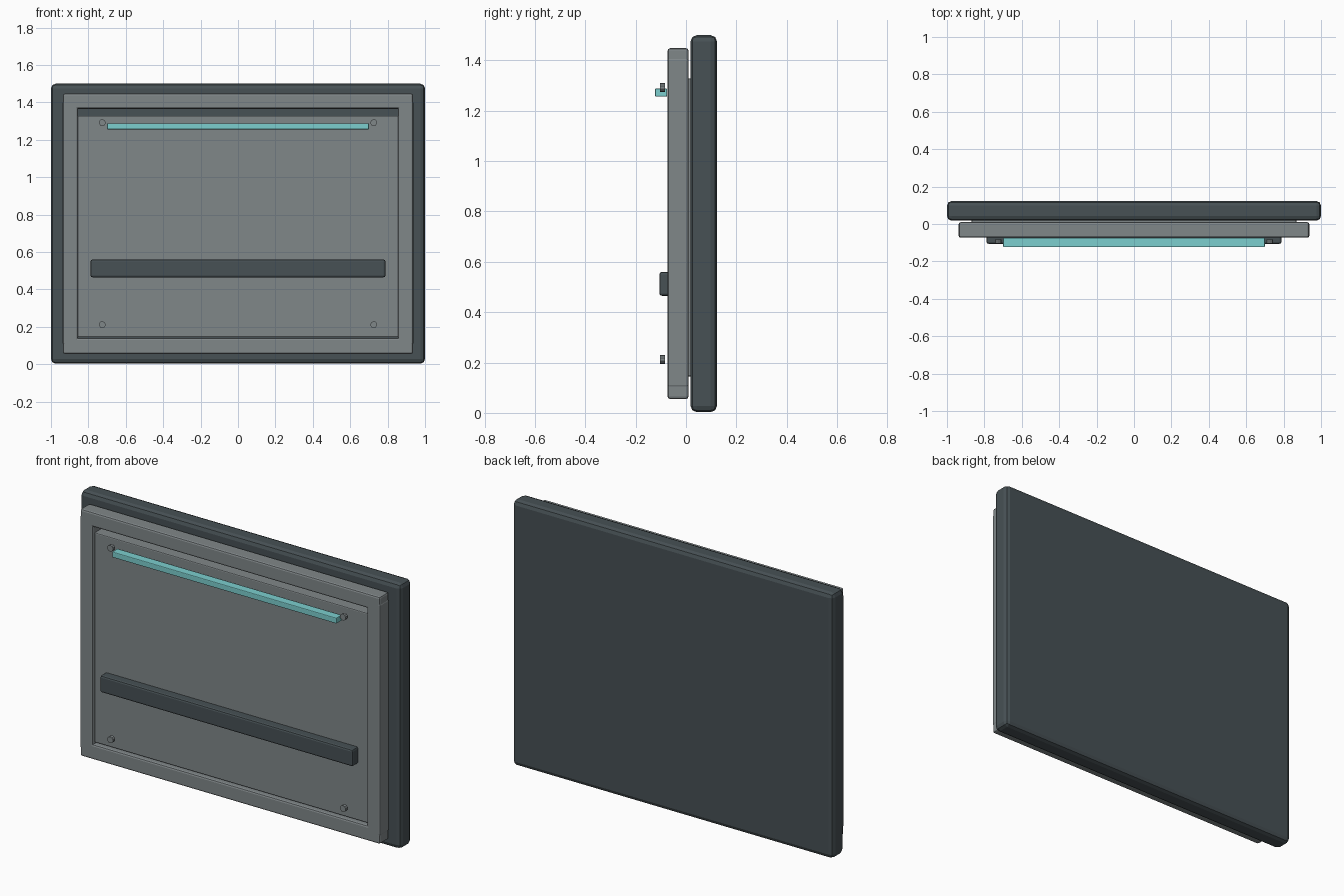
import bpy, math

if "Cube" in bpy.data.objects:
    bpy.data.objects.remove(bpy.data.objects["Cube"])


def material(name, rgb):
    m = bpy.data.materials.new(name)
    m.diffuse_color = (*rgb, 1)
    m.use_nodes = True
    m.node_tree.nodes["Principled BSDF"].inputs["Base Color"].default_value = m.diffuse_color
    return m


DARK = material("dark_slate", (0.063, 0.082, 0.090))
GREY = material("mid_grey", (0.216, 0.242, 0.250))
CYAN = material("pale_cyan", (0.20, 0.62, 0.62))


def box(name, x, y, z, mat, bevel=0.0, segments=2):
    """Bevelled box from (min, max) ranges."""
    bpy.ops.mesh.primitive_cube_add(size=1, location=[(a + b) / 2 for a, b in (x, y, z)])
    o = bpy.context.object
    o.name = name
    o.scale = [b - a for a, b in (x, y, z)]
    bpy.ops.object.transform_apply(location=False, rotation=False, scale=True)
    o.data.materials.append(mat)
    if bevel:
        mod = o.modifiers.new("bevel", 'BEVEL')
        mod.width = bevel
        mod.segments = segments
    return o


# Back slab
box("back_slab", (-1, 1), (0.018, 0.123), (0.003, 1.5), DARK, 0.025)

# Frame rails
FY = (-0.073, 0.01)
box("top_rail", (-0.935, 0.935), FY, (1.366, 1.448), GREY, 0.01)
box("bottom_rail", (-0.935, 0.935), FY, (0.055, 0.14), GREY, 0.01)
for side, s in (("left", -1), ("right", 1)):
    box(side + "_rail", sorted((s * 0.855, s * 0.937)), FY, (0.1, 1.41), GREY, 0.01)

# Recessed panel, gap left open along the top
box("inner_panel", (-0.868, 0.868), (-0.055, 0.025), (0.145, 1.328), GREY, 0.006)

# Cross bar and light strip
box("cross_bar", (-0.788, 0.788), (-0.106, -0.048), (0.465, 0.56), DARK, 0.01)
box("light_strip", (-0.70, 0.70), (-0.123, -0.075), (1.256, 1.288), CYAN, 0.004)

# Corner bolts
for x in (-0.726, 0.726):
    for z in (0.212, 1.292):
        bpy.ops.mesh.primitive_cylinder_add(vertices=10, radius=0.018, depth=0.02,
                                            location=(x, -0.093, z),
                                            rotation=(math.pi / 2, 0, 0))
        bolt = bpy.context.object
        bolt.name = "corner_bolt"
        bolt.data.materials.append(GREY)
